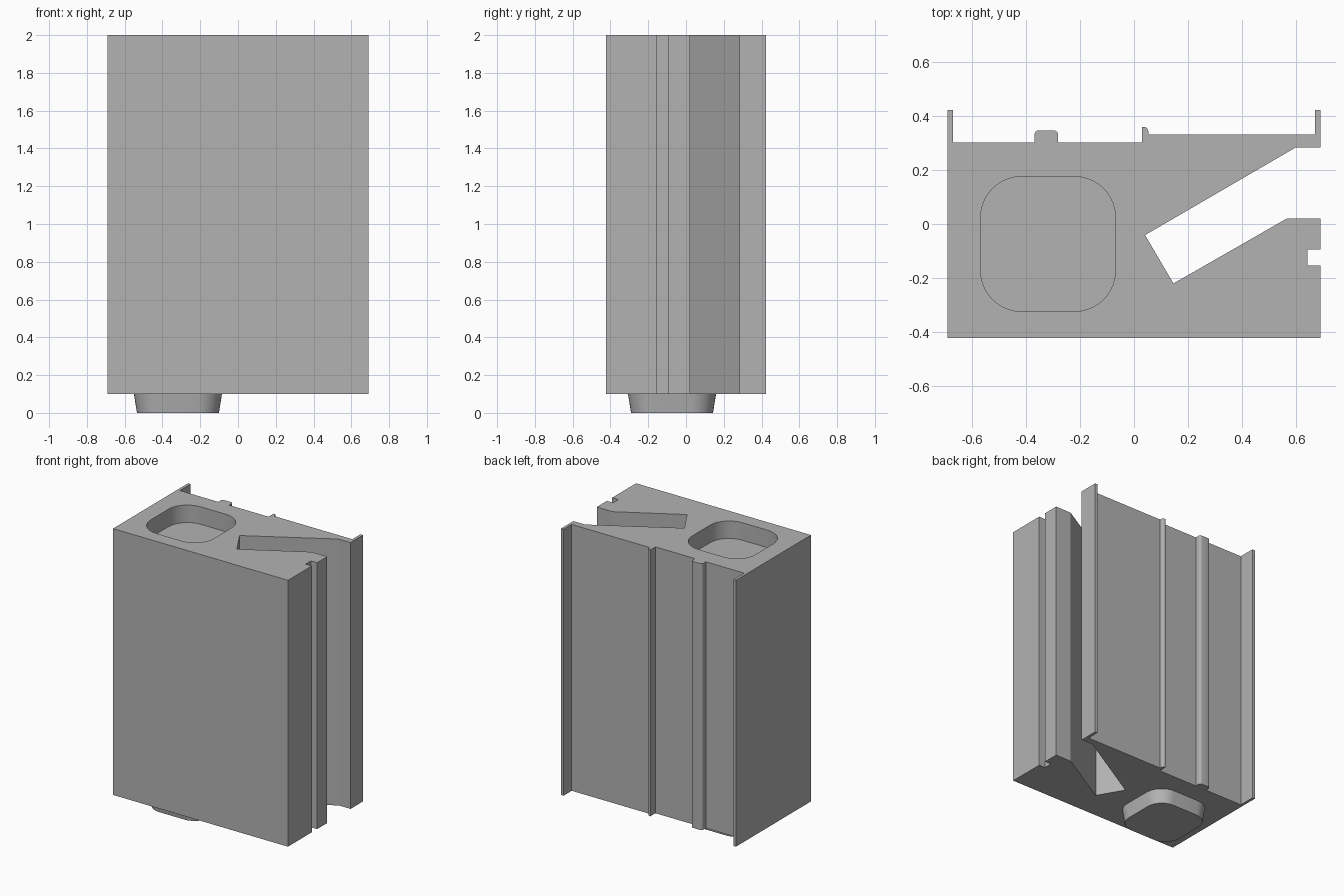
import bpy
import bmesh
from math import cos, sin, pi, radians

if "Cube" in bpy.data.objects:
    bpy.data.objects.remove(bpy.data.objects["Cube"], do_unlink=True)

grey = bpy.data.materials.new("light grey")
grey.use_nodes = True
color = (0.45, 0.45, 0.45, 1)
grey.diffuse_color = color
grey.node_tree.nodes["Principled BSDF"].inputs["Base Color"].default_value = color

BASE, TOP = 0.1, 2.0
X, Y = 0.69, 0.4225


def arc(cx, cy, r, start, steps):
    """Quarter circle, anticlockwise from the start angle."""
    angles = [start + pi / 2 * i / steps for i in range(steps + 1)]
    return [(cx + r * cos(a), cy + r * sin(a)) for a in angles]


def rounded_square(cx, cy, half, r, steps=10):
    k = half - r
    corners = [(k, k), (-k, k), (-k, -k), (k, -k)]
    return [p for i, (dx, dy) in enumerate(corners)
            for p in arc(cx + dx, cy + dy, r, i * pi / 2, steps)]


def loft(name, low, z_low, high, z_high):
    """Solid between two matching outlines at two heights."""
    bm = bmesh.new()
    a = [bm.verts.new((x, y, z_low)) for x, y in low]
    b = [bm.verts.new((x, y, z_high)) for x, y in high]
    bm.faces.new(a[::-1])
    bm.faces.new(b)
    for i in range(len(a)):
        j = (i + 1) % len(a)
        bm.faces.new((a[i], a[j], b[j], b[i]))
    bmesh.ops.recalc_face_normals(bm, faces=bm.faces)
    mesh = bpy.data.meshes.new(name)
    bm.to_mesh(mesh)
    bm.free()
    mesh.materials.append(grey)
    obj = bpy.data.objects.new(name, mesh)
    bpy.context.collection.objects.link(obj)
    return obj


# Body section: front corners, side groove, slanted slot, then the back ribs
section = [(-X, -Y), (X, -Y), (X, -0.154), (0.641, -0.154), (0.641, -0.094), (X, -0.094)]
section += [(X, 0.02), (0.565, 0.02), (0.146, -0.22), (0.041, -0.041), (0.598, 0.283), (X, 0.283)]
section += [(X, Y), (X - 0.02, Y), (X - 0.02, 0.331), (0.053, 0.331)]
section += arc(0.037, 0.343, 0.016, 0, 4) + [(0.03, 0.359), (0.03, 0.302)]
section += [(-0.281, 0.302)] + arc(-0.296, 0.331, 0.015, 0, 4)
section += arc(-0.353, 0.331, 0.015, pi / 2, 4) + [(-0.368, 0.302)]
section += [(-X + 0.02, 0.302), (-X + 0.02, Y), (-X, Y)]
body = loft("body", section, BASE, section, TOP)

# Socket recess sunk into the top
CX, CY = -0.318, -0.074
hole = rounded_square(CX, CY, 0.249, 0.15)
cutter = loft("socket_cutter", hole, TOP - 0.125, hole, TOP + 0.1)
cutter.hide_render = True
cut = body.modifiers.new("socket", "BOOLEAN")
cut.operation = "DIFFERENCE"
cut.solver = "EXACT"
cut.object = cutter
bpy.context.view_layer.objects.active = body
bpy.ops.object.modifier_apply(modifier=cut.name)
bpy.data.objects.remove(cutter, do_unlink=True)

# Tapered locating boss under the base
boss = loft("boss", rounded_square(CX, CY, 0.217, 0.118), 0,
            rounded_square(CX, CY, 0.233, 0.134), BASE)

# Smooth the rounded walls, keep the edges crisp
bpy.ops.object.select_all(action="DESELECT")
for obj in (body, boss):
    obj.select_set(True)
bpy.ops.object.shade_smooth_by_angle(angle=radians(25))
